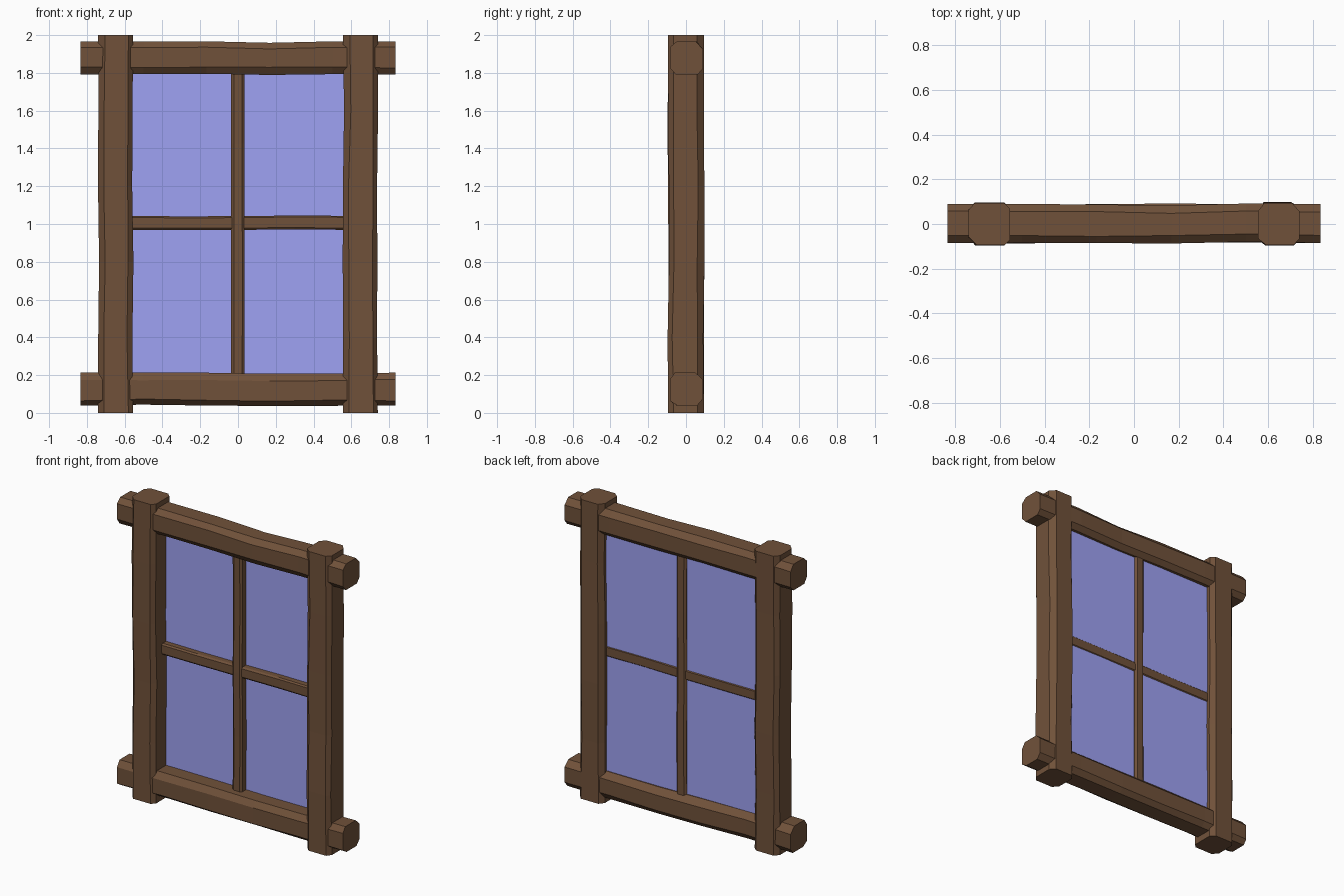
import bpy, bmesh, random

if "Cube" in bpy.data.objects:
    bpy.data.objects.remove(bpy.data.objects["Cube"])

random.seed(4)

def material(name, rgb):
    m = bpy.data.materials.new(name)
    m.diffuse_color = (*rgb, 1)
    m.use_nodes = True
    m.node_tree.nodes["Principled BSDF"].inputs["Base Color"].default_value = m.diffuse_color
    return m

WOOD = material("wood", (0.163, 0.083, 0.042))
GLASS = material("glass", (0.345, 0.36, 0.9))

def timber(name, along, start, end, centre, half, chamfer, wobble, steps):
    """Hand-hewn eight-sided beam; u is across the window, v is depth (y)."""
    bm = bmesh.new()
    rings = []
    base = [random.uniform(0.85, 1.25) * chamfer for _ in range(8)]
    for i in range(steps + 1):
        t = start + (end - start) * i / steps
        k = 0 if i in (0, steps) else wobble
        du, dv = random.uniform(-k, k), random.uniform(-k, k)
        hu = half[0] - random.uniform(0, k) / 2
        hv = half[1] - random.uniform(0, k) / 2
        c = [b * random.uniform(0.88, 1.12) for b in base]
        section = [(hu - c[0], -hv), (hu, -hv + c[1]),
                   (hu, hv - c[2]), (hu - c[3], hv),
                   (-hu + c[4], hv), (-hu, hv - c[5]),
                   (-hu, -hv + c[6]), (-hu + c[7], -hv)]
        ring = []
        for u, v in section:
            u, v = u + centre[0] + du, v + centre[1] + dv
            ring.append(bm.verts.new((u, v, t) if along == "z" else (t, v, u)))
        rings.append(ring)
    for a, b in zip(rings, rings[1:]):
        for j in range(8):
            bm.faces.new((a[j], a[(j + 1) % 8], b[(j + 1) % 8], b[j]))
    bm.faces.new(rings[0])
    bm.faces.new(rings[-1])
    bmesh.ops.recalc_face_normals(bm, faces=bm.faces)
    mesh = bpy.data.meshes.new(name)
    bm.to_mesh(mesh)
    bm.free()
    mesh.materials.append(WOOD)
    obj = bpy.data.objects.new(name, mesh)
    bpy.context.collection.objects.link(obj)
    return obj

# Upright posts
for side, x in (("left", -0.648), ("right", 0.648)):
    timber(side + "_post", "z", 0, 2, (x, 0), (0.092, 0.095), 0.028, 0.004, 5)

# Crossing rails, poking out past the posts
for place, z in (("bottom", 0.126), ("top", 1.878)):
    timber(place + "_rail", "x", -0.835, 0.835, (z, 0.002), (0.087, 0.087), 0.031, 0.004, 5)

# Glazing bars, set towards the back with the glass
timber("vertical_bar", "z", 0.15, 1.85, (-0.002, 0.022), (0.036, 0.036), 0.012, 0.002, 4)
timber("horizontal_bar", "x", -0.6, 0.6, (1.006, 0.019), (0.037, 0.029), 0.009, 0.002, 4)

# Glass pane
bpy.ops.mesh.primitive_cube_add(size=1, location=(0, 0.04, 1))
pane = bpy.context.object
pane.name = "glass_pane"
pane.scale = (1.18, 0.006, 1.66)
pane.data.materials.append(GLASS)
